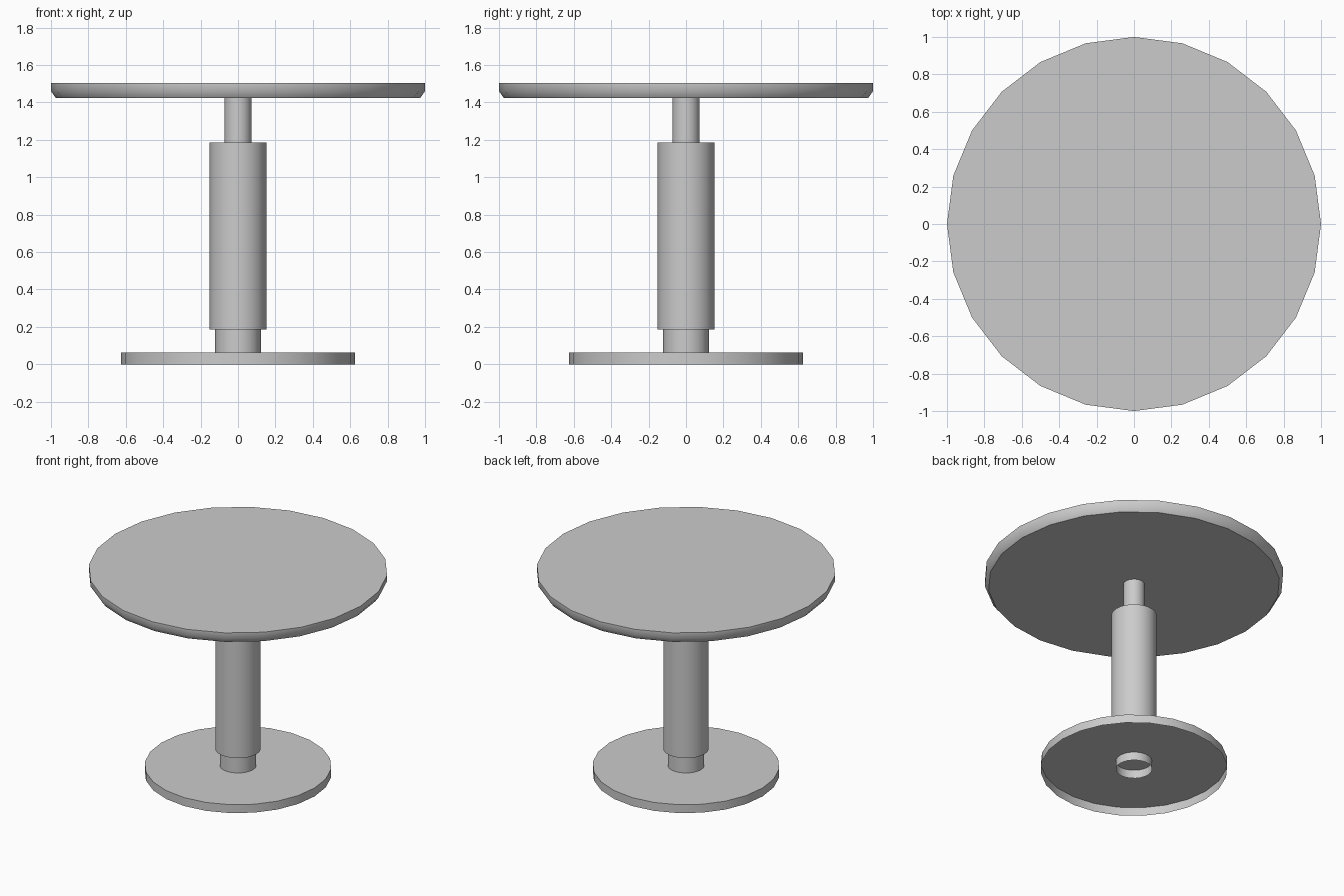
import bpy, bmesh, math

SIDES = 24

cube = bpy.data.objects.get("Cube")
if cube:
    bpy.data.objects.remove(cube, do_unlink=True)

grey = bpy.data.materials.new("light grey")
grey.use_nodes = True
colour = (0.6, 0.6, 0.6, 1.0)
grey.diffuse_color = colour
grey.node_tree.nodes["Principled BSDF"].inputs["Base Color"].default_value = colour


def turned(name, profile, cap_bottom=True, cap_top=True):
    """Round part from (radius, height) points listed bottom to top."""
    bm = bmesh.new()
    rings = []
    for r, z in profile:
        rings.append([bm.verts.new((r * math.cos(math.tau * i / SIDES),
                                    r * math.sin(math.tau * i / SIDES), z))
                      for i in range(SIDES)])
    for low, high in zip(rings, rings[1:]):
        for i in range(SIDES):
            j = (i + 1) % SIDES
            bm.faces.new((low[i], low[j], high[j], high[i]))
    if cap_bottom:
        bm.faces.new(rings[0][::-1])
    if cap_top:
        bm.faces.new(rings[-1])
    mesh = bpy.data.meshes.new(name)
    bm.to_mesh(mesh)
    bm.free()
    mesh.materials.append(grey)
    obj = bpy.data.objects.new(name, mesh)
    bpy.context.collection.objects.link(obj)
    bpy.ops.object.select_all(action='DESELECT')
    obj.select_set(True)
    bpy.context.view_layer.objects.active = obj
    bpy.ops.object.shade_smooth_by_angle(angle=math.radians(45))
    return obj


# Foot plate, hollow underneath
turned("base_plate", [(0.625, 0.0), (0.625, 0.062)], cap_bottom=False)
# Open tube that passes through the plate into the column
turned("column_neck", [(0.122, 0.0), (0.122, 0.185)], cap_bottom=False, cap_top=False)
# Main column and the thinner post above it
turned("column", [(0.152, 0.185), (0.152, 1.185)])
turned("upper_post", [(0.072, 1.185), (0.072, 1.425)], cap_bottom=False, cap_top=False)
# Round top with a chamfered lower edge
turned("table_top", [(0.975, 1.425), (1.0, 1.46), (1.0, 1.503)])
